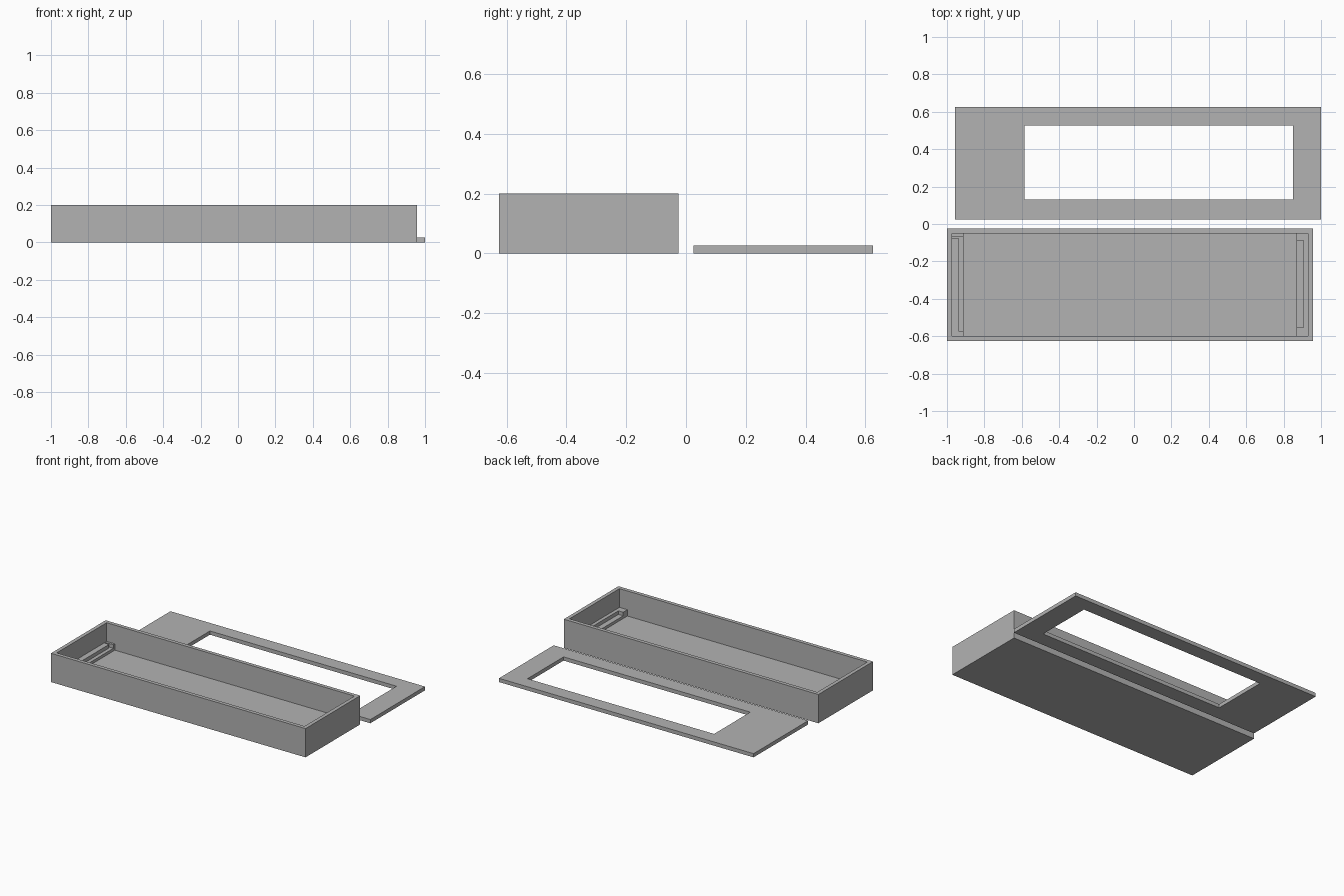
import bpy
import bmesh

cube = bpy.data.objects.get("Cube")
if cube:
    bpy.data.objects.remove(cube, do_unlink=True)

grey = bpy.data.materials.new("matte grey")
grey.use_nodes = True
grey.diffuse_color = (0.45, 0.45, 0.45, 1)
grey.node_tree.nodes["Principled BSDF"].inputs["Base Color"].default_value = grey.diffuse_color


def finish(name, bm):
    bmesh.ops.recalc_face_normals(bm, faces=bm.faces)
    mesh = bpy.data.meshes.new(name)
    bm.to_mesh(mesh)
    bm.free()
    mesh.materials.append(grey)
    obj = bpy.data.objects.new(name, mesh)
    bpy.context.collection.objects.link(obj)
    return obj


def ring(bm, x0, x1, y0, y1, z):
    return [bm.verts.new((x, y, z)) for x, y in ((x0, y0), (x1, y0), (x1, y1), (x0, y1))]


def bridge(bm, a, b):
    for i in range(4):
        j = (i + 1) % 4
        bm.faces.new((a[i], a[j], b[j], b[i]))


def block(name, x0, x1, y0, y1, z0, z1):
    bm = bmesh.new()
    low, high = ring(bm, x0, x1, y0, y1, z0), ring(bm, x0, x1, y0, y1, z1)
    bm.faces.new(low)
    bm.faces.new(high)
    bridge(bm, low, high)
    return finish(name, bm)


def hollow(name, outer, inner, height, floor=None):
    """Rectangular slab with a pocket, or with a through opening when floor is None."""
    bm = bmesh.new()
    loops = [ring(bm, *outer, 0), ring(bm, *outer, height), ring(bm, *inner, height),
             ring(bm, *inner, floor or 0)]
    for a, b in zip(loops, loops[1:]):
        bridge(bm, a, b)
    if floor is None:
        bridge(bm, loops[3], loops[0])
    else:
        bm.faces.new(loops[0])
        bm.faces.new(loops[3])
    return finish(name, bm)


# Open tray and the flat lid lying behind it
thick = 0.026
x0, x1, y0, y1 = -1, 0.957, -0.625, -0.025
ix0, ix1, iy0, iy1 = x0 + thick, x1 - thick, y0 + thick, y1 - thick
hollow("tray", (x0, x1, y0, y1), (ix0, ix1, iy0, iy1), 0.2, thick)
hollow("lid", (-0.957, 1, 0.025, 0.625), (-0.585, 0.85, 0.13, 0.527), thick)

# Right end ledge: low step, raised rail, front stop and back post
step, top = 0.045, 0.07
block("right_step", ix0, -0.911, iy0, iy1, thick, step)
block("right_rail", ix0, -0.936, iy0, -0.078, step, top)
block("right_front_stop", -0.936, -0.911, iy0, -0.575, step, top)
block("right_back_post", ix0, -0.911, -0.067, iy1, step, top)

# Left end ledge: low step, raised rail and a stop at each end
block("left_step", 0.87, ix1, iy0, iy1, thick, step)
block("left_rail", 0.907, ix1, iy0, iy1, step, top)
block("left_front_stop", 0.87, 0.907, iy0, -0.553, step, top)
block("left_back_stop", 0.87, 0.907, -0.088, iy1, step, top)
